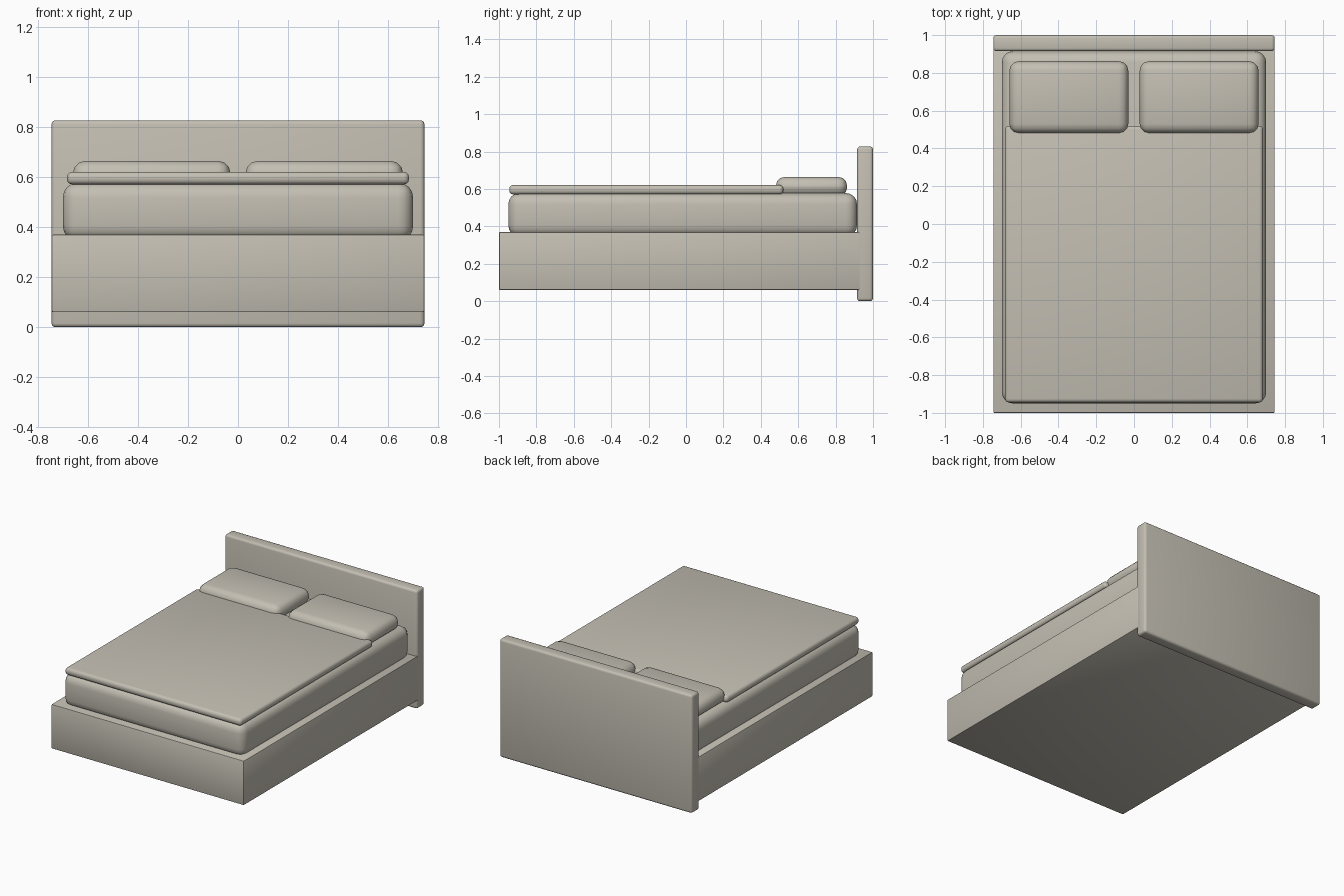
import bpy, bmesh
from mathutils import Vector

if "Cube" in bpy.data.objects:
    bpy.data.objects.remove(bpy.data.objects["Cube"])

mat = bpy.data.materials.new("warm_grey")
mat.diffuse_color = (0.55, 0.52, 0.45, 1)
mat.use_nodes = True
mat.node_tree.nodes["Principled BSDF"].inputs["Base Color"].default_value = mat.diffuse_color


def rounded_box(name, lo, hi, bevel, segments):
    """Box between two corners with rounded edges."""
    lo, hi = Vector(lo), Vector(hi)
    size, mid = hi - lo, (lo + hi) / 2
    bm = bmesh.new()
    bmesh.ops.create_cube(bm, size=1)
    for v in bm.verts:
        v.co = Vector(c * s for c, s in zip(v.co, size)) + mid
    bmesh.ops.bevel(bm, geom=bm.edges[:], offset=bevel, segments=segments,
                    profile=0.5, affect='EDGES')
    mesh = bpy.data.meshes.new(name)
    bm.to_mesh(mesh)
    bm.free()
    mesh.materials.append(mat)
    ob = bpy.data.objects.new(name, mesh)
    bpy.context.collection.objects.link(ob)
    bpy.ops.object.select_all(action='DESELECT')
    ob.select_set(True)
    bpy.context.view_layer.objects.active = ob
    bpy.ops.object.shade_smooth_by_angle(angle=0.6)
    return ob


# Frame and headboard
rounded_box("bed_base", (-0.745, -1.0, 0.06), (0.745, 0.93, 0.37), 0.006, 2)
rounded_box("headboard", (-0.745, 0.915, 0.0), (0.745, 1.0, 0.827), 0.016, 3)

# Bedding
rounded_box("mattress", (-0.70, -0.95, 0.345), (0.70, 0.915, 0.578), 0.06, 4)
rounded_box("blanket", (-0.683, -0.945, 0.571), (0.683, 0.52, 0.621), 0.02, 3)

# Pillows, one each side
for side, x0, x1 in (("left", -0.66, -0.03), ("right", 0.03, 0.66)):
    rounded_box(side + "_pillow", (x0, 0.48, 0.56), (x1, 0.862, 0.665), 0.05, 3)
